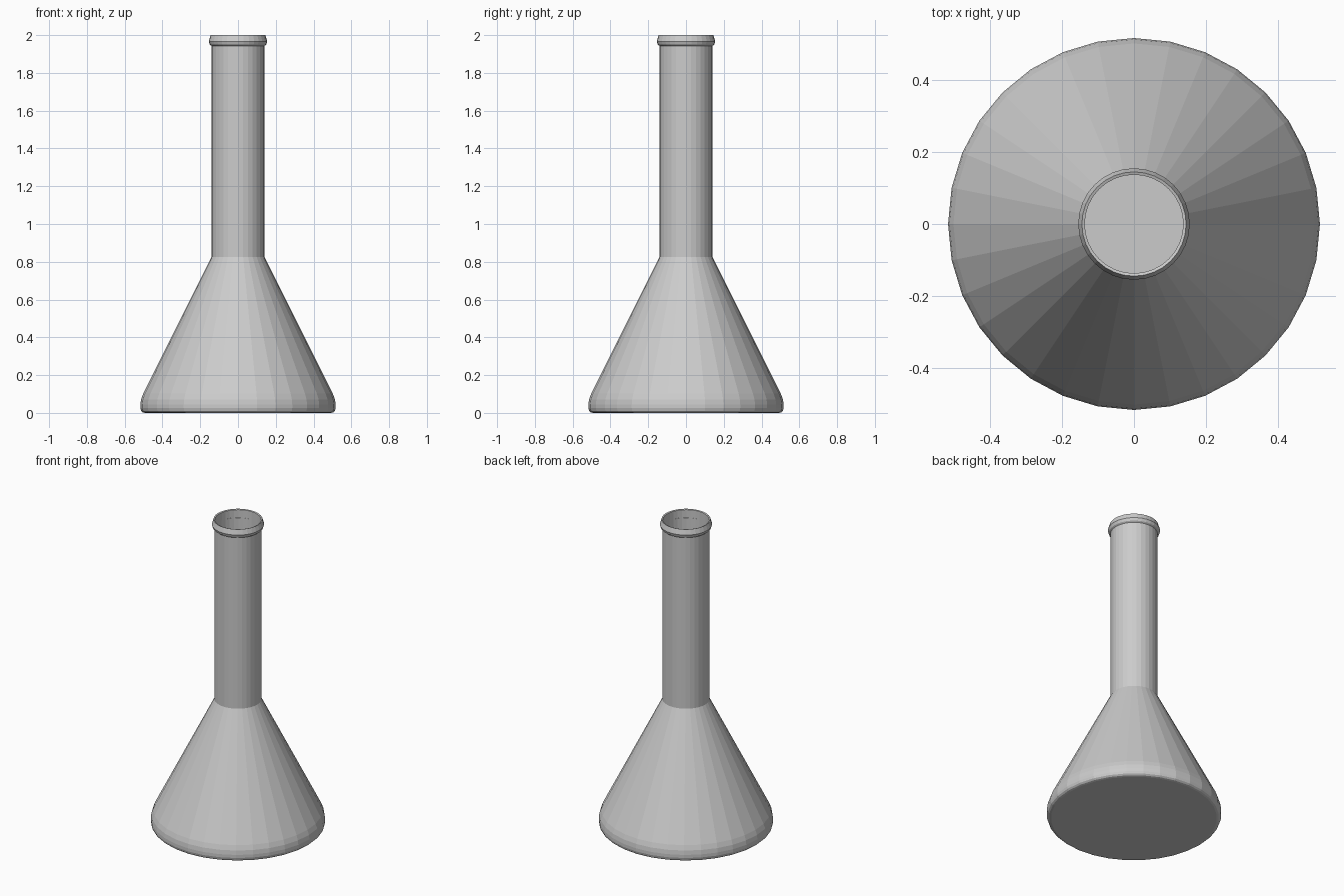
import bpy, bmesh, math

if "Cube" in bpy.data.objects:
    bpy.data.objects.remove(bpy.data.objects["Cube"])

SIDES = 32


def lathe(name, profile, cap_bottom=False):
    """Spin an (r, z) profile around the z axis."""
    bm = bmesh.new()
    rings = []
    for r, z in profile:
        rings.append([bm.verts.new((r * math.cos(2 * math.pi * i / SIDES),
                                    r * math.sin(2 * math.pi * i / SIDES), z))
                      for i in range(SIDES)])
    for low, high in zip(rings, rings[1:]):
        for i in range(SIDES):
            j = (i + 1) % SIDES
            bm.faces.new((low[i], low[j], high[j], high[i]))
    if cap_bottom:
        bm.faces.new(rings[0][::-1])
    mesh = bpy.data.meshes.new(name)
    bm.to_mesh(mesh)
    bm.free()
    obj = bpy.data.objects.new(name, mesh)
    bpy.context.collection.objects.link(obj)
    return obj


# Flask: rounded base edge, cone, straight neck, flared lip, open mouth
lathe("conical_flask", [
    (0.492, 0.0), (0.504, 0.003), (0.513, 0.011), (0.517, 0.025),
    (0.517, 0.045), (0.513, 0.072), (0.502, 0.102),
    (0.14, 0.825), (0.14, 1.943),
    (0.149, 1.95), (0.155, 1.967), (0.145, 2.0),
    (0.137, 1.997), (0.137, 1.945),
], cap_bottom=True)
